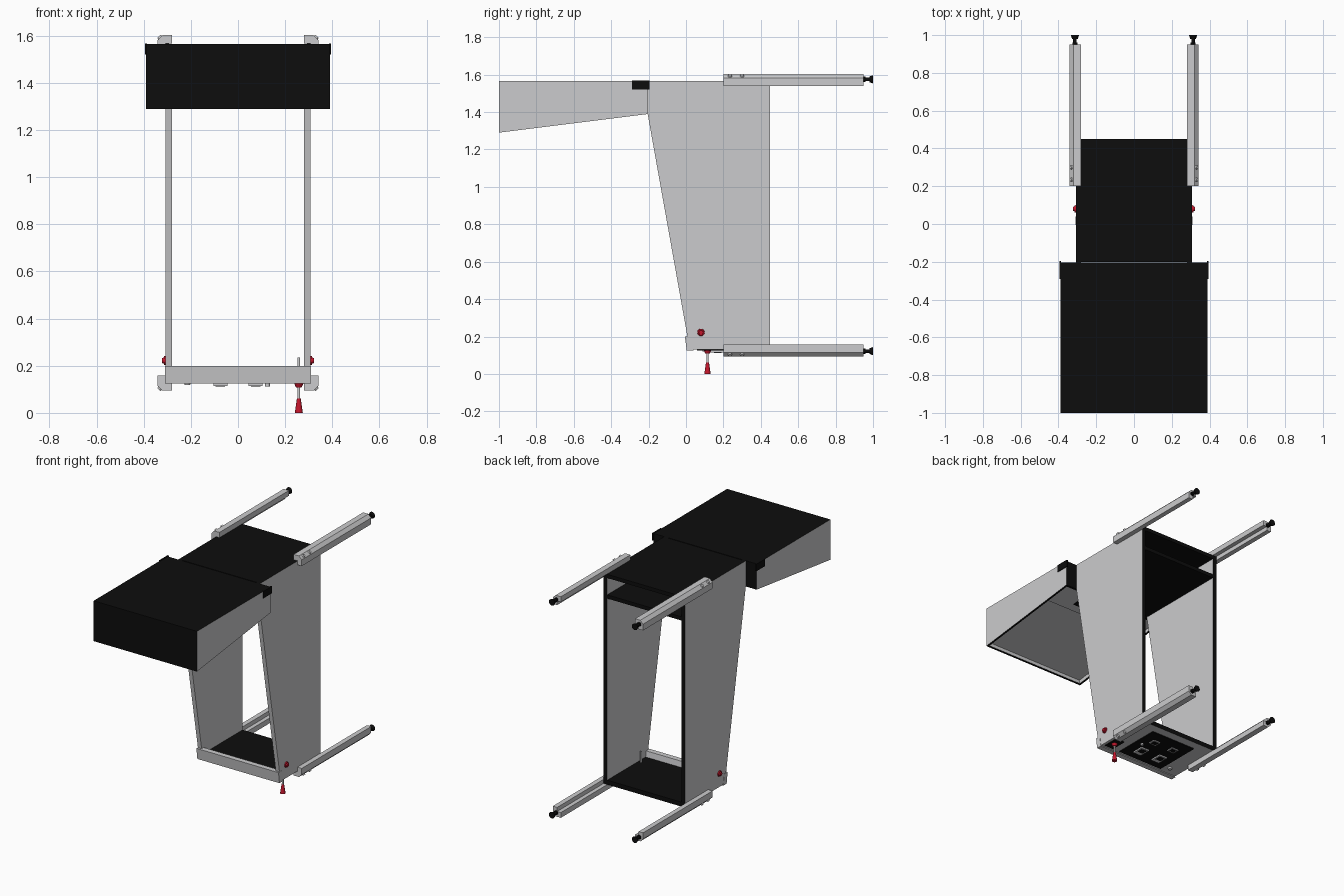
import bpy, bmesh, math
from mathutils import Vector, Matrix

cube = bpy.data.objects.get("Cube")
if cube:
    bpy.data.objects.remove(cube, do_unlink=True)


def make_material(name, rgb):
    mat = bpy.data.materials.new(name)
    mat.use_nodes = True
    color = (*rgb, 1)
    mat.diffuse_color = color
    mat.node_tree.nodes["Principled BSDF"].inputs["Base Color"].default_value = color
    return mat


MATS = [make_material("light grey", (0.6, 0.6, 0.61)),
        make_material("black", (0.004, 0.004, 0.004)),
        make_material("red", (0.55, 0.008, 0.025))]
GREY, BLACK, RED = range(3)


def finish(bm, name, rule, smooth=False):
    """Turn a bmesh into an object; rule is a colour or a function of the face normal."""
    bmesh.ops.recalc_face_normals(bm, faces=bm.faces)
    bm.normal_update()
    for f in bm.faces:
        if rule is not None:
            f.material_index = rule(f.normal) if callable(rule) else rule
        f.smooth = smooth and len(f.verts) == 4
    mesh = bpy.data.meshes.new(name)
    bm.to_mesh(mesh)
    bm.free()
    for m in MATS:
        mesh.materials.append(m)
    obj = bpy.data.objects.new(name, mesh)
    bpy.context.scene.collection.objects.link(obj)
    return obj


def extrude(points, vec):
    bm = bmesh.new()
    face = bm.faces.new([bm.verts.new(p) for p in points])
    new = bmesh.ops.extrude_face_region(bm, geom=[face])["geom"]
    bmesh.ops.translate(bm, vec=vec,
                        verts=[v for v in new if isinstance(v, bmesh.types.BMVert)])
    bmesh.ops.recalc_face_normals(bm, faces=bm.faces)
    return bm


def prism(name, profile, x0, x1, rule):
    """Extrude a (y, z) side profile from x0 to x1."""
    return finish(extrude([(x0, y, z) for y, z in profile], (x1 - x0, 0, 0)), name, rule)


def box(name, x, y, z, rule):
    return prism(name, [(y[0], z[0]), (y[1], z[0]), (y[1], z[1]), (y[0], z[1])], *x, rule)


def rod(name, start, end, r1, r2, rule, sides=16):
    a, b = Vector(start), Vector(end)
    turn = (b - a).to_track_quat('Z', 'Y').to_matrix().to_4x4()
    bm = bmesh.new()
    bmesh.ops.create_cone(bm, cap_ends=True, segments=sides, radius1=r1, radius2=r2,
                          depth=(b - a).length,
                          matrix=Matrix.Translation((a + b) / 2) @ turn)
    return finish(bm, name, rule, sides > 6)


# Cabinet sides: grey panels with black top and back edges
def edge_trim(n):
    return BLACK if n.y > 0.5 or n.z > 0.5 else GREY


SIDE = [(-0.205, 1.565), (0.45, 1.565), (0.45, 0.13), (0.02, 0.13), (-0.205, 1.39)]
for s, side in ((1, "left"), (-1, "right")):
    prism(side + "_cabinet_side", SIDE, s * 0.28, s * 0.308, edge_trim)

# Cross panels of the open cabinet
box("cabinet_top_panel", (-0.28, 0.28), (-0.2, 0.45), (1.54, 1.565), BLACK)
box("cabinet_shelf", (-0.28, 0.28), (-0.2, 0.45), (1.4, 1.425), BLACK)
box("cabinet_floor", (-0.28, 0.28), (0.02, 0.45), (0.13, 0.16),
    lambda n: GREY if n.z < -0.5 else BLACK)
prism("lock_bar", [(-0.006, 0.2), (0.004, 0.124), (0.04, 0.124), (0.03, 0.2)],
      -0.31, 0.31, GREY)

# Head box: grey sides, black shell, recessed grey underside with black rim
def under(y):
    return 1.29 + (y + 1) * 0.125


bm = extrude([(-0.39, -1, 1.565), (-0.39, -0.205, 1.565),
              (-0.39, -0.205, under(-0.205)), (-0.39, -1, under(-1))], (0.78, 0, 0))
bm.normal_update()
for f in bm.faces:
    f.material_index = GREY if abs(f.normal.x) > 0.5 else BLACK
bottom = min(bm.faces, key=lambda f: f.normal.z)
bmesh.ops.inset_individual(bm, faces=[bottom], thickness=0.02)
bottom.material_index = GREY
bmesh.ops.inset_individual(bm, faces=[bottom], thickness=0.001, depth=-0.025)
finish(bm, "head_box", None)


# Panel and display inside the recess
def sloped_plate(name, y0, y1, lift, thick, half_width, rule):
    prism(name, [(y0, under(y0) + lift), (y1, under(y1) + lift),
                 (y1, under(y1) + lift + thick), (y0, under(y0) + lift + thick)],
          -half_width, half_width, rule)


sloped_plate("speaker_panel", -0.42, -0.226, 0.016, 0.012, 0.368, GREY)
sloped_plate("display", -0.36, -0.26, 0.012, 0.006, 0.2, BLACK)

# Mirrored hinges, side buttons and legs
LEG = [(-0.028, 0), (-0.028, 0.036), (0.012, 0.036), (0.033, 0.015),
       (0.033, -0.028), (0, -0.028), (0, 0)]
for s, side in ((1, "left"), (-1, "right")):
    box(side + "_hinge", (s * 0.386, s * 0.395), (-0.29, -0.195), (1.52, 1.568), BLACK)
    rod(side + "_button_ring", (s * 0.306, 0.08, 0.222), (s * 0.315, 0.08, 0.222),
        0.02, 0.018, RED)
    rod(side + "_button", (s * 0.312, 0.08, 0.222), (s * 0.323, 0.08, 0.222),
        0.013, 0.011, RED)
    for t, level, z in ((1, "upper", 1.567), (-1, "lower", 0.13)):
        label = f"{side}_{level}_"
        pts = [(s * (0.308 + a), 0.2, z + t * b) for a, b in LEG]
        finish(extrude(pts, (0, 0.75, 0)), label + "leg", GREY)
        cx, cz = s * 0.313, z + t * 0.008
        rod(label + "foot_stem", (cx, 0.94, cz), (cx, 0.985, cz), 0.009, 0.009, BLACK, 12)
        rod(label + "foot_nut", (cx, 0.95, cz), (cx, 0.96, cz), 0.015, 0.015, BLACK, 6)
        rod(label + "foot_pad", (cx, 0.98, cz), (cx, 1.0, cz), 0.015, 0.022, BLACK)
        for i, y in enumerate((0.235, 0.3)):
            p = Vector((s * 0.329, y, z + t * 0.024))
            rod(f"{label}bolt_{i + 1}", p, p + Vector((s, 0, t)) * 0.007, 0.012, 0.008, GREY, 12)

# Plunger through the floor
def plunger(name, z0, z1, r0, r1, rule):
    rod(name, (0.258, 0.115, z0), (0.258, 0.115, z1), r0, r1, rule)


plunger("plunger_rod", 0.05, 0.235, 0.006, 0.006, GREY)
plunger("plunger_handle", 0.0, 0.062, 0.017, 0.008, RED)
plunger("plunger_collar", 0.108, 0.126, 0.012, 0.02, RED)
box("plunger_plate", (0.225, 0.29), (0.06, 0.17), (0.124, 0.131), BLACK)

# Coin door with slots and return cups
box("coin_door", (-0.17, 0.17), (0.06, 0.39), (0.124, 0.131), BLACK)
for s, side in ((1, "left"), (-1, "right")):
    x = s * 0.075
    box(side + "_coin_return", (x - 0.03, x + 0.03), (0.12, 0.2), (0.115, 0.125), GREY)
    box(side + "_return_flap", (x - 0.02, x + 0.02), (0.15, 0.19), (0.113, 0.116), BLACK)
    box(side + "_coin_slot", (x - 0.027, x + 0.027), (0.27, 0.32), (0.119, 0.125), GREY)
    box(side + "_slot_opening", (x - 0.018, x + 0.018), (0.28, 0.31), (0.117, 0.12), BLACK)
rod("door_lock", (0.125, 0.23, 0.126), (0.125, 0.23, 0.113), 0.01, 0.01, GREY)
rod("start_button", (-0.215, 0.1, 0.131), (-0.215, 0.1, 0.119), 0.014, 0.012, GREY)
